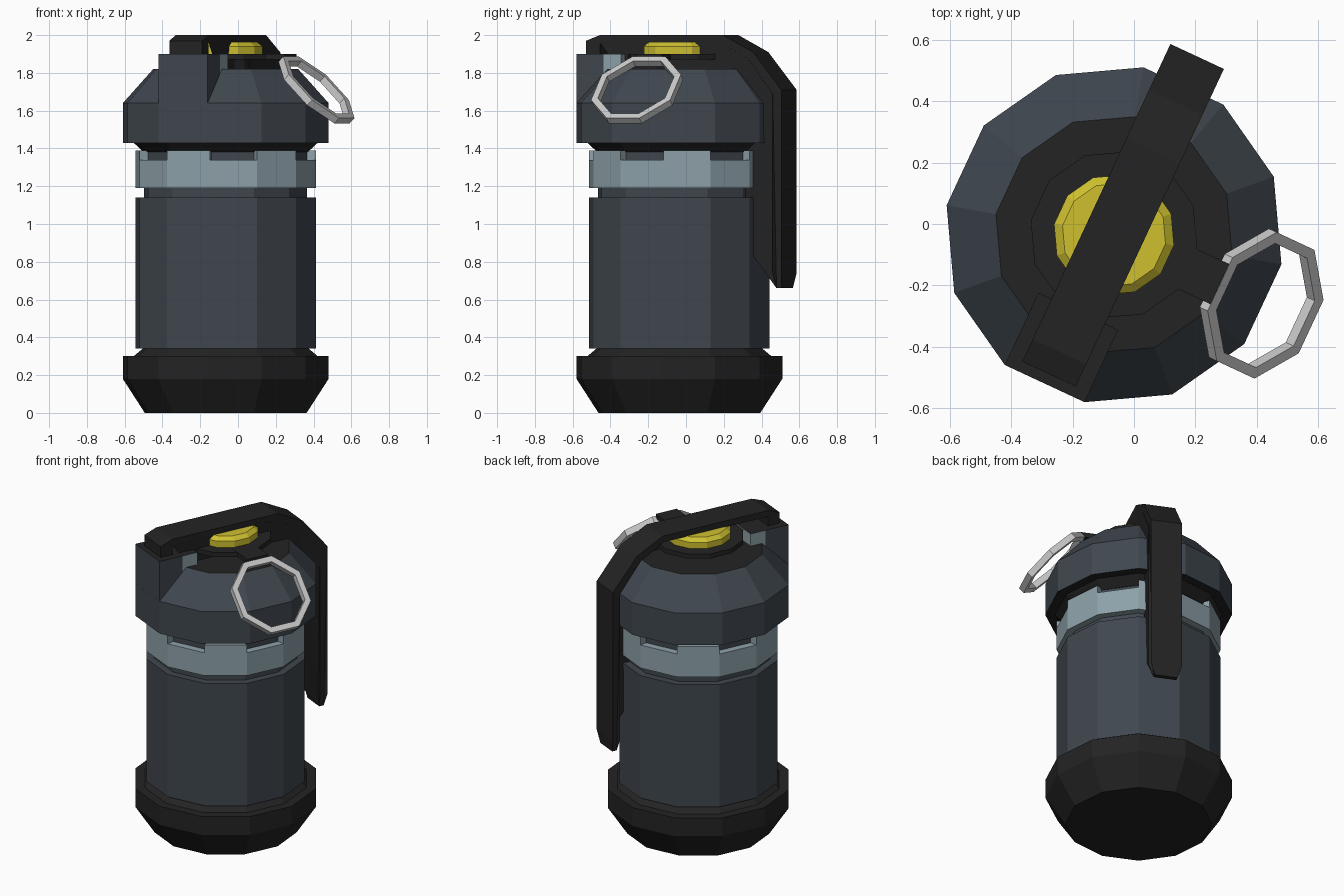
import bpy, bmesh, math
from mathutils import Matrix, Vector

if "Cube" in bpy.data.objects:
    bpy.data.objects.remove(bpy.data.objects["Cube"])

# Local frame: +x runs along the lever, -y points to the pull ring
PLACE = Matrix.Translation((-0.065, -0.035, 0)) @ Matrix.Rotation(math.radians(65), 4, 'Z')


def material(name, rgb):
    m = bpy.data.materials.new(name)
    m.diffuse_color = (*rgb, 1)
    m.use_nodes = True
    m.node_tree.nodes["Principled BSDF"].inputs["Base Color"].default_value = m.diffuse_color
    return m


SLATE = material("slate grey", (0.051, 0.063, 0.078))
BLACK = material("soft black", (0.017, 0.017, 0.017))
BLUE = material("pale blue grey", (0.27, 0.36, 0.40))
YELLOW = material("yellow", (0.62, 0.53, 0.03))
STEEL = material("light steel", (0.60, 0.60, 0.60))


def finish(name, bm, mats, rule=None, local=None):
    bmesh.ops.recalc_face_normals(bm, faces=bm.faces)
    bm.normal_update()
    if rule:
        for f in bm.faces:
            f.material_index = rule(f)
    me = bpy.data.meshes.new(name)
    bm.to_mesh(me)
    bm.free()
    for m in mats:
        me.materials.append(m)
    ob = bpy.data.objects.new(name, me)
    bpy.context.collection.objects.link(ob)
    ob.matrix_world = PLACE @ (local or Matrix())
    return ob


def lathe(name, profile, mats, rule=None, n=12, closed=False, local=None):
    """Turn (radius, height) points into an n-sided solid."""
    bm = bmesh.new()
    rings = []
    for r, z in profile:
        angles = [2 * math.pi * (i + 0.5) / n for i in range(n)]
        rings.append([bm.verts.new((r * math.cos(a), r * math.sin(a), z)) for a in angles])
    pairs = list(zip(rings, rings[1:]))
    if closed:
        pairs.append((rings[-1], rings[0]))
    else:
        bm.faces.new(rings[0])
        bm.faces.new(rings[-1])
    for a, b in pairs:
        for i in range(n):
            j = (i + 1) % n
            bm.faces.new((a[i], a[j], b[j], b[i]))
    return finish(name, bm, mats, rule, local)


def prism(bm, outline, z0, z1):
    """Extrude a flat outline upwards."""
    low = [bm.verts.new((x, y, z0)) for x, y in outline]
    top = [bm.verts.new((x, y, z1)) for x, y in outline]
    bm.faces.new(low)
    bm.faces.new(top)
    for i in range(len(low)):
        j = (i + 1) % len(low)
        bm.faces.new((low[i], low[j], top[j], top[i]))


def box(bm, x0, x1, y0, y1, z0, z1):
    prism(bm, [(x0, y0), (x1, y0), (x1, y1), (x0, y1)], z0, z1)


# Base cup, main body and the narrow core above it
lathe("base_cup", [(0.435, 0), (0.553, 0.18), (0.553, 0.30), (0.495, 0.30), (0.44, 0.345)], [BLACK])
lathe("body", [(0.485, 0.34), (0.485, 1.14), (0.438, 1.14), (0.438, 1.39)], [SLATE])

# Pale band with a raised tooth on every other side
lathe("band", [(0.43, 1.19), (0.485, 1.19), (0.485, 1.34), (0.43, 1.34)], [BLUE], closed=True)
bm = bmesh.new()
for k in range(6):
    a, b = (math.radians(60 * k + s) for s in (-15, 15))
    prism(bm, [(r * math.cos(t), r * math.sin(t))
               for r, t in ((0.43, a), (0.485, a), (0.485, b), (0.43, b))], 1.34, 1.39)
finish("band_teeth", bm, [BLUE])

# Head: dark collar below, sloped shoulder, black top
lathe("head", [(0.44, 1.38), (0.495, 1.43), (0.553, 1.43), (0.553, 1.64), (0.39, 1.82)],
      [SLATE, BLACK],
      lambda f: int(f.calc_center_median().z < 1.44 or f.normal.z > 0.95))

# Hinge block that carries the lever
bm = bmesh.new()
box(bm, -0.534, -0.377, -0.143, 0.143, 1.64, 1.90)
finish("hinge_block", bm, [SLATE, BLACK], lambda f: int(f.normal.z > 0.9))
bm = bmesh.new()
box(bm, -0.377, -0.275, -0.143, 0.143, 1.80, 1.90)
finish("hinge_block_rear", bm, [BLUE, BLACK], lambda f: int(f.normal.z > 0.9))

# Fuse stem, washer with pin tab, and yellow cap
lathe("fuse_stem", [(0.13, 1.81), (0.13, 1.88)], [BLACK])
lathe("fuse_washer", [(0.275, 1.87), (0.275, 1.90)], [BLACK])
bm = bmesh.new()
box(bm, -0.072, 0.072, -0.38, -0.2, 1.871, 1.901)
finish("pin_tab", bm, [BLACK])
lathe("fuse_cap", [(0.198, 1.90), (0.198, 1.94), (0.17, 1.963)], [YELLOW])

# Lever: side profile swept across its width, narrowed at the tip
side = [(-0.50, 1.90), (-0.50, 1.97), (-0.42, 2.0), (0.30, 2.0), (0.475, 1.91), (0.64, 1.71),
        (0.64, 0.74), (0.63, 0.66), (0.60, 0.66), (0.59, 0.74), (0.59, 1.69), (0.45, 1.87),
        (0.29, 1.96), (-0.42, 1.96), (-0.42, 1.90)]
bm = bmesh.new()
rows = [[bm.verts.new((x, s * (0.07 if z < 0.7 else 0.096), z)) for x, z in side] for s in (-1, 1)]
for i in range(len(side)):
    j = (i + 1) % len(side)
    bm.faces.new((rows[0][i], rows[0][j], rows[1][j], rows[1][i]))
for row in rows:
    bm.faces.new(row)
bmesh.ops.triangulate(bm, faces=[f for f in bm.faces if len(f.verts) > 4])
finish("lever", bm, [BLACK])

# Pull ring, eight-sided and tilted outwards from the tab
tilt = Matrix.Translation((0, -0.53, 1.71)) @ Matrix.Rotation(math.radians(45), 4, 'X')
lathe("pull_ring", [(0.212, -0.02), (0.25, -0.02), (0.25, 0.02), (0.212, 0.02)], [STEEL],
      n=8, closed=True, local=tilt)
